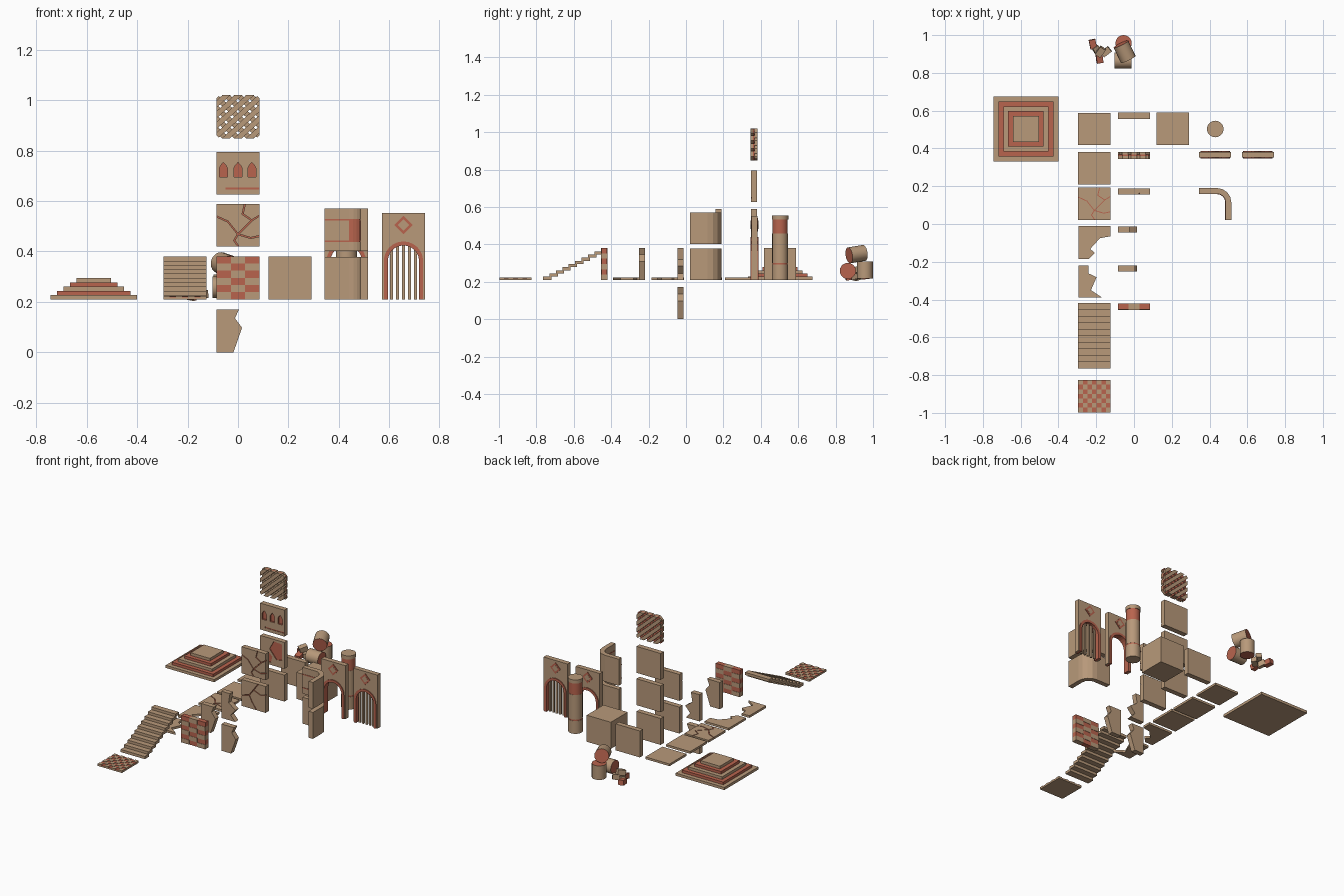
import bpy, bmesh, math
from mathutils import Vector, Matrix, Euler

if "Cube" in bpy.data.objects:
    bpy.data.objects.remove(bpy.data.objects["Cube"])


def material(name, rgb):
    m = bpy.data.materials.new(name)
    m.diffuse_color = (*rgb, 1)
    m.use_nodes = True
    m.node_tree.nodes["Principled BSDF"].inputs["Base Color"].default_value = m.diffuse_color
    return m


MATS = [material("sandstone", (0.48, 0.32, 0.195)), material("terracotta", (0.48, 0.127, 0.076))]
TAN, RED = 0, 1


def make(name, pieces):
    """Pieces are (plane, outline, low, high, colour): outlines extruded along the plane's normal."""
    bm = bmesh.new()
    for plane, pts, lo, hi, col in pieces:
        place = (lambda u, v, d: (u, d, v)) if plane == "xz" else (lambda u, v, d: (u, v, d))
        a = [bm.verts.new(place(u, v, lo)) for u, v in pts]
        b = [bm.verts.new(place(u, v, hi)) for u, v in pts]
        n = len(pts)
        faces = [bm.faces.new(a), bm.faces.new(b)]
        faces += [bm.faces.new((a[i], a[(i + 1) % n], b[(i + 1) % n], b[i])) for i in range(n)]
        for f in faces:
            f.material_index = col
    bmesh.ops.recalc_face_normals(bm, faces=bm.faces)
    return finish(name, bm)


def finish(name, bm):
    me = bpy.data.meshes.new(name)
    bm.to_mesh(me)
    bm.free()
    for m in MATS:
        me.materials.append(m)
    ob = bpy.data.objects.new(name, me)
    bpy.context.collection.objects.link(ob)
    return ob


def rect(x0, x1, y0, y1):
    return [(x0, y0), (x1, y0), (x1, y1), (x0, y1)]


def carve(ob, pieces):
    """Cut terracotta-lined recesses into an object."""
    cutter = make("cutter", pieces)
    cutter.hide_render = True
    mod = ob.modifiers.new("carve", "BOOLEAN")
    mod.object, mod.operation, mod.solver = cutter, "DIFFERENCE", "EXACT"
    mod.use_self = True
    mod.material_mode = "TRANSFER"
    bpy.context.view_layer.update()
    me = bpy.data.meshes.new_from_object(ob.evaluated_get(bpy.context.evaluated_depsgraph_get()))
    ob.modifiers.clear()
    ob.data = me
    bpy.data.objects.remove(cutter)


def cracks(plane, lines, lo, hi, ox, oy, w=0.0022):
    out = []
    for line in lines:
        for p, q in zip(line, line[1:]):
            p, q = Vector(p), Vector(q)
            d = (q - p).normalized() * w
            s = Vector((-d.y, d.x))
            p, q = p - d, q + d
            out.append((plane, [(c.x + ox, c.y + oy) for c in (p - s, q - s, q + s, p + s)], lo, hi, RED))
    return out


H = 0.0855            # half a module
Z0, FT = 0.21, 0.224  # floor level and floor top
FX = -0.21            # floor column centre

# Stepped platform, alternating colours
for i in range(5):
    h, z = 0.172 - 0.026 * i, Z0 + 0.017 * i
    make("platform_step", [("xy", rect(-0.572 - h, -0.572 + h, 0.503 - h, 0.503 + h), z, z + 0.017, i % 2)])

# Floor tiles: plain, cracked, broken
for y in (0.503, 0.295):
    make("floor_tile", [("xy", rect(FX - H, FX + H, y - H, y + H), Z0, FT, TAN)])
crack_a = [[(0.03, 0.095), (0.018, 0.045), (0.055, 0.02), (0.0, -0.035), (-0.015, -0.06), (0.01, -0.095)],
           [(-0.095, 0.04), (-0.04, 0.015), (0.0, -0.035)], [(0.055, 0.02), (0.095, 0.045)],
           [(0.0, -0.035), (0.05, -0.05), (0.095, -0.04)]]
floor = make("cracked_floor", [("xy", rect(FX - H, FX + H, 0.107 - H, 0.107 + H), Z0, FT, TAN)])
carve(floor, cracks("xy", crack_a, FT - 0.004, FT + 0.01, FX, 0.107))
make("broken_floor", [("xy", [(-0.295, -0.01), (-0.125, -0.01), (-0.125, -0.065), (-0.18, -0.075), (-0.232, -0.132),
                              (-0.208, -0.153), (-0.24, -0.185), (-0.295, -0.185)], Z0, FT, TAN)])
make("broken_floor", [("xy", [(-0.295, -0.22), (-0.24, -0.22), (-0.24, -0.262), (-0.198, -0.282), (-0.228, -0.35),
                              (-0.168, -0.39), (-0.295, -0.39)], Z0, FT, TAN)])

# Stairs
make("stairs", [("xy", rect(FX - H, FX + H, -0.765 + 0.0345 * i, -0.72 + 0.0345 * i - 0.01 * (i == 9)),
                 Z0 + 0.017 * i, Z0 + 0.017 * (i + 1), TAN) for i in range(10)])

# Chequered floor
n, s = 7, 2 * H / 7
tiles = [("xy", rect(FX - H, FX + H, -0.997, -0.826), Z0, FT - 0.006, TAN)]
for i in range(n):
    for j in range(n):
        red = (i + j) % 2
        x, y = FX - H + s * i, -0.997 + s * j
        tiles.append(("xy", rect(x, x + s, y, y + s), FT - 0.006, FT - 0.003 * red, red))
make("chequered_floor", tiles)

# Chequered brick wall
make("brick_wall", [("xz", rect(-H + 0.057 * i, -H + 0.057 * (i + 1), Z0 + 0.0285 * j, Z0 + 0.0285 * (j + 1)),
                     -0.454 + 0.002 * ((i + j) % 2), -0.42 - 0.002 * ((i + j) % 2), (i + j) % 2)
                    for i in range(3) for j in range(6)])

# Broken half walls
half = [(-H, 0), (-0.018, 0), (0.016, 0.098), (-0.012, 0.135), (0.004, 0.171), (-H, 0.171)]
jag = [(-H, 0), (0.012, 0), (-0.02, 0.035), (0.015, 0.075), (-0.035, 0.11), (-0.025, 0.171), (-H, 0.171)]
for pts, y, z in ((half, -0.03, 0.0), (jag, -0.03, Z0), (half, -0.235, Z0)):
    make("broken_wall", [("xz", [(u, v + z) for u, v in pts], y - 0.016, y + 0.016, TAN)])


def wall(name, y, z, t=0.016):
    return make(name, [("xz", rect(-H, H, z, z + 0.169), y - t, y + t, TAN)])


# Plain walls and cracked walls
wall("plain_wall", 0.573, Z0)
wall("plain_wall", 0.363, Z0)
crack_b = [[(-0.095, -0.02), (-0.03, 0.0), (0.0, 0.04), (0.04, 0.095)], [(-0.03, 0.0), (-0.01, -0.04), (0.03, -0.095)],
           [(0.0, 0.04), (0.05, 0.02), (0.095, 0.03)]]
for z, lines in ((0.419, crack_a), (Z0, crack_b)):
    carve(wall("cracked_wall", 0.173, z), cracks("xz", lines, 0.14, 0.165, 0, z + 0.0845))

# Wall with exposed terracotta patches
carve(wall("patched_wall", 0.363, 0.419), [
    ("xz", [(-0.07, 0.44), (-0.01, 0.435), (0.0, 0.475), (-0.03, 0.5), (-0.07, 0.49)], 0.33, 0.352, RED),
    ("xz", [(-0.02, 0.52), (0.03, 0.46), (0.07, 0.47), (0.07, 0.57), (0.01, 0.575)], 0.33, 0.352, RED)])

# Wall with three pointed niches and a sill line
niches = [("xz", [(x - 0.016, 0.695), (x + 0.016, 0.695), (x + 0.016, 0.73), (x + 0.01, 0.742), (x, 0.753),
                  (x - 0.01, 0.742), (x - 0.016, 0.73)], 0.33, 0.358, RED) for x in (-0.058, 0, 0.055)]
niches.append(("xz", rect(-0.05, 0.1, 0.646, 0.653), 0.33, 0.35, RED))
carve(wall("niche_wall", 0.363, 0.626), niches)

# Lattice screen: crossed diagonal bars trimmed to a square
bm = bmesh.new()
for sign, y, col, t in ((1, 0.352, TAN, 0.014), (-1, 0.374, TAN, 0.014), (1, 0.363, RED, 0.008)):
    for k in range(-3, 4):
        m = (Matrix.Translation((k * 0.047, y, 0.934)) @ Matrix.Rotation(-sign * math.radians(42), 4, "Y")
             @ Matrix.Diagonal((0.5, t, 0.021, 1)))
        verts = bmesh.ops.create_cube(bm, size=1, matrix=m)["verts"]
        for f in {f for v in verts for f in v.link_faces}:
            f.material_index = col
c = Vector((0, 0.36, 0.934))
for nx, nz, r in ((1, 0, H), (-1, 0, H), (0, 1, H), (0, -1, H), (1, 1, 0.112), (-1, 1, 0.112), (1, -1, 0.112), (-1, -1, 0.112)):
    nrm = Vector((nx, 0, nz)).normalized()
    geom = bm.verts[:] + bm.edges[:] + bm.faces[:]
    cut = bmesh.ops.bisect_plane(bm, geom=geom, plane_co=c + nrm * r, plane_no=nrm, clear_outer=True)
    edges = [e for e in cut["geom_cut"] if isinstance(e, bmesh.types.BMEdge)]
    bmesh.ops.holes_fill(bm, edges=edges, sides=0)
bmesh.ops.recalc_face_normals(bm, faces=bm.faces)
finish("lattice_screen", bm)

# Solid block
make("block", [("xy", rect(0.12, 0.291, 0.418, 0.589), Z0, 0.38, TAN)])


# Curved corner walls, the upper one trimmed in terracotta
def corner(ro, ri, ends=True):
    def arc(r):
        return [(0.44 + r * math.cos(math.radians(a)), 0.115 + r * math.sin(math.radians(a))) for a in (0, 22.5, 45, 67.5, 90)]
    start, stop = ([(0.44 + ro, 0.022)], [(0.343, 0.115 + ro)]) if ends else ([], [])
    back, fin = ([(0.343, 0.115 + ri)], [(0.44 + ri, 0.022)]) if ends else ([], [])
    return start + arc(ro) + stop + back + arc(ri)[::-1] + fin


for z in (Z0, 0.402):
    make("curved_wall", [("xy", corner(0.075, 0.045), z, z + 0.169, TAN)])
make("curved_wall_trim", [("xy", corner(0.046, 0.043), 0.437, 0.443, RED), ("xy", corner(0.046, 0.043), 0.523, 0.529, RED),
                          ("xy", corner(0.046, 0.043, False), 0.44, 0.526, RED)])

# Arched doorways with diamond ornament; the second has a barred gate
SPR = 0.362


def arch(cx, r):
    return [(cx + r, Z0)] + [(cx + r * math.cos(math.pi * i / 12), SPR + r * math.sin(math.pi * i / 12))
                             for i in range(13)] + [(cx - r, Z0)]


for cx in (0.429, 0.656):
    make("arch_wall", [("xz", [(cx - H, Z0), (cx - H, 0.553), (cx + H, 0.553), (cx + H, Z0)] + arch(cx, 0.076), 0.351, 0.382, TAN)])
    make("arch_trim", [("xz", arch(cx, 0.078) + arch(cx, 0.062)[::-1], 0.346, 0.387, RED)])
    for y in (0.347, 0.381):
        make("diamond", [("xz", [(cx + a * 0.036, 0.505 + b * 0.036) for a, b in ring] +
                          [], y, y + 0.005, col) for ring, col in (
            ([(1, 0), (0, 1), (-1, 0), (0, -1), (0, -.62), (-.62, 0), (0, .62), (.62, 0)][:4], RED),)])
        make("diamond_centre", [("xz", [(cx + a, 0.505 + b) for a, b in ((0.022, 0), (0, 0.022), (-0.022, 0), (0, -0.022))],
                                 y - 0.001, y + 0.006, TAN)])
make("gate_bars", [("xz", rect(0.656 + d - 0.006, 0.656 + d + 0.006, Z0, SPR + math.sqrt(0.07 ** 2 - d * d)), 0.36, 0.372, TAN)
                   for d in (-0.048, -0.024, 0, 0.024, 0.048)])


# Column built from drums
def drum(name, loc, r, h, rot=(0, 0, 0), sides=20, col=TAN, caps=TAN):
    bm = bmesh.new()
    m = Matrix.Translation(loc) @ Euler(rot).to_matrix().to_4x4()
    bmesh.ops.create_cone(bm, cap_ends=True, segments=sides, radius1=r, radius2=r, depth=h, matrix=m)
    for f in bm.faces:
        f.material_index = col if len(f.verts) == 4 else caps
        f.smooth = len(f.verts) == 4
    return finish(name, bm)


for a, b, r, col in ((Z0, 0.292, 0.043, TAN), (0.292, 0.3, 0.041, RED), (0.3, 0.376, 0.042, TAN), (0.376, 0.458, 0.042, TAN),
                     (0.458, 0.532, 0.041, RED), (0.532, 0.555, 0.044, TAN)):
    drum("column_drum", (0.43, 0.503, (a + b) / 2), r, b - a, col=col, caps=col)

# Fallen column drums with terracotta ends
Q = math.pi / 2
drum("standing_drum", (-0.055, 0.957, 0.263), 0.043, 0.09, caps=RED)
drum("lying_drum", (-0.057, 0.865, 0.258), 0.043, 0.09, (0, Q, 0), caps=RED)
drum("leaning_drum", (-0.05, 0.912, 0.348), 0.043, 0.09, (Q + 0.15, 0, 0.45), caps=RED)

# Loose bricks
for x, y, z, rz, tilt, col in ((-0.218, 0.952, 0.23, 0.2, 0.1, RED), (-0.195, 0.918, 0.228, 0.6, 0.3, TAN),
                               (-0.148, 0.912, 0.23, -0.9, 0.1, TAN), (-0.183, 0.878, 0.228, 0.15, 0.2, RED),
                               (-0.178, 0.912, 0.265, -0.6, 0.25, TAN)):
    bm = bmesh.new()
    m = (Matrix.Translation((x, y, z)) @ Euler((tilt, tilt / 2, rz)).to_matrix().to_4x4()
         @ Matrix.Diagonal((0.034, 0.05, 0.032, 1)))
    bmesh.ops.create_cube(bm, size=1, matrix=m)
    for f in bm.faces:
        f.material_index = col
    finish("loose_brick", bm)
